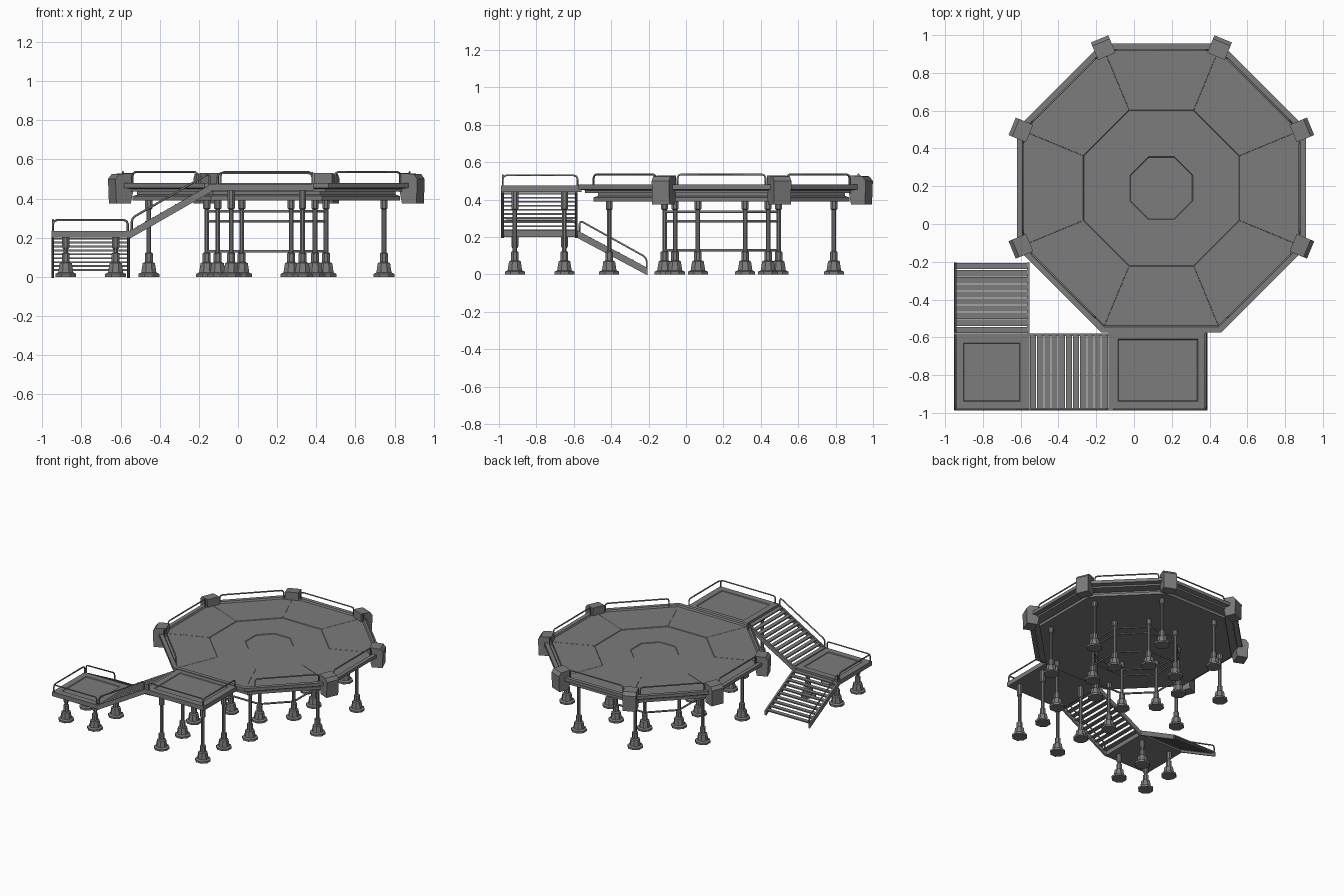
import bpy, bmesh
from math import sin, cos, pi, radians
from mathutils import Vector, Matrix

cube = bpy.data.objects.get("Cube")
if cube:
    bpy.data.objects.remove(cube, do_unlink=True)

grey = bpy.data.materials.new("steel grey")
grey.use_nodes = True
GREY = (0.2, 0.2, 0.2, 1)
grey.diffuse_color = GREY
grey.node_tree.nodes["Principled BSDF"].inputs["Base Color"].default_value = GREY

CENTRE = Vector((0.145, 0.19, 0))      # middle of the octagonal deck
R = 0.828                              # deck corner radius
APOTHEM = R * cos(pi / 8)
HIGH, LOW = 0.475, 0.235               # platform and landing heights


def finish(name, bm):
    bmesh.ops.recalc_face_normals(bm, faces=bm.faces)
    mesh = bpy.data.meshes.new(name)
    bm.to_mesh(mesh)
    bm.free()
    mesh.materials.append(grey)
    obj = bpy.data.objects.new(name, mesh)
    bpy.context.collection.objects.link(obj)
    return obj


def lathe(name, profile, at, sides=8):
    """Turn a (radius, z) profile into a faceted solid."""
    bm = bmesh.new()
    rings = []
    for r, z in profile:
        rings.append([bm.verts.new((at[0] + r * cos((k + .5) * 2 * pi / sides),
                                    at[1] + r * sin((k + .5) * 2 * pi / sides), z))
                      for k in range(sides)])
    for a, b in zip(rings, rings[1:]):
        for k in range(sides):
            n = (k + 1) % sides
            bm.faces.new((a[k], a[n], b[n], b[k]))
    bm.faces.new(rings[0])
    bm.faces.new(rings[-1])
    return finish(name, bm)


def prism(name, outline, depth):
    """Extrude a closed 3D outline along a vector."""
    bm = bmesh.new()
    face = bm.faces.new([bm.verts.new(p) for p in outline])
    new = bmesh.ops.extrude_face_region(bm, geom=[face])["geom"]
    bmesh.ops.translate(bm, vec=depth,
                        verts=[v for v in new if isinstance(v, bmesh.types.BMVert)])
    return finish(name, bm)


def tube(name, points, radius=0.0055):
    curve = bpy.data.curves.new(name, "CURVE")
    curve.dimensions = "3D"
    curve.bevel_depth = radius
    curve.bevel_resolution = 1
    curve.use_fill_caps = True
    spline = curve.splines.new("POLY")
    spline.points.add(len(points) - 1)
    for sp, p in zip(spline.points, points):
        sp.co = (*p, 1)
    curve.materials.append(grey)
    obj = bpy.data.objects.new(name, curve)
    bpy.context.collection.objects.link(obj)


def rail(name, a, b, height=0.065):
    """Handrail hoop with rounded upper corners."""
    a, b = Vector(a), Vector(b)
    up = Vector((0, 0, height))
    along = (b - a).normalized() * 0.02
    tube(name, [a, a + up * .7, a + up * .92 + along * .3, a + up + along,
                b + up - along, b + up * .92 - along * .3, b + up * .7, b])


def slab(name, x0, x1, y0, y1, top, thick=0.035):
    """Platform slab with a recessed panel on top."""
    bm = bmesh.new()
    size = Matrix.Diagonal((x1 - x0, y1 - y0, thick, 1))
    place = Matrix.Translation(((x0 + x1) / 2, (y0 + y1) / 2, top - thick / 2))
    bmesh.ops.create_cube(bm, size=1, matrix=place @ size)
    face = max(bm.faces, key=lambda f: f.calc_center_median().z)
    bmesh.ops.inset_region(bm, faces=[face], thickness=0.07, depth=0)
    bmesh.ops.inset_region(bm, faces=[face], thickness=0.006, depth=-0.005)
    finish(name, bm)


def leg(name, x, y, top):
    """Flared foot, sleeve, pole and upper collar."""
    profile = [(.058, 0), (.058, .015), (.042, .022), (.034, .07), (.022, .075),
               (.022, .12), (.013, .125)]
    if top > 0.3:
        profile += [(.013, .345), (.02, .35), (.02, top)]
    else:
        profile += [(.013, .14), (.02, .15), (.02, top)]
    lathe(name, profile, (x, y))


def stairs(name, top, bottom, across, count):
    """Flight of board treads between two stringers, running top to bottom."""
    top, bottom, across = Vector(top), Vector(bottom), Vector(across)
    run = bottom - top
    flat = Vector((run.x, run.y, 0))
    side = across.normalized()
    drop = Vector((0, 0, -0.04))
    for i, start in enumerate((top, top + across - side * .014)):
        prism(f"{name}_stringer_{i + 1}",
              [start, bottom + (start - top), bottom + (start - top) + drop, start + drop],
              side * .014)
    for i in range(count):
        p = top + run * ((i + .08) / count) + side * .012 + Vector((0, 0, -0.014))
        q = p + flat * (.87 / count)
        d = Vector((0, 0, -0.009))
        prism(f"{name}_tread_{i + 1}", [p, q, q + d, p + d], across - side * .024)


def spot(radius, angle, z=0):
    return CENTRE + Vector((radius * cos(angle), radius * sin(angle), z))


# Octagonal deck: layered skirt, raised rim and shallow concentric panels
lathe("deck", [(.74, .39), (.74, .412), (.715, .42), (.715, .435), (.79, .437),
               (.79, .45), (R, .455), (R, .48), (.795, .48), (.788, .468),
               (.448, .468), (.444, .464), (.18, .464), (.176, .46)], CENTRE)

for k in range(8):
    corner = (k + .5) * pi / 4
    # Thin radial seams on the deck
    tube(f"deck_seam_{k + 1}", [spot(.45, corner, .468), spot(.785, corner, .468)], .0015)
    # Outer and inner support legs
    for ring, radius in (("outer", .65), ("inner", .33)):
        p = spot(radius, corner)
        leg(f"{ring}_leg_{k + 1}", p.x, p.y, .4)
    # Bracing rings between the inner legs
    for z in (.13, .285, .335):
        tube(f"brace_{k + 1}", [spot(.33, corner, z), spot(.33, corner + pi / 4, z)], .007)
    # Corner blocks, except at the two entrance corners
    if k not in (5, 6):
        tangent = Vector((-sin(corner), cos(corner), 0))
        outline = [spot(r, corner, z) - tangent * .05 for r, z in
                   ((.755, .45), (.77, .375), (.85, .375), (.855, .50), (.835, .525), (.755, .53))]
        prism(f"corner_block_{k + 1}", outline, tangent * .1)
    # Handrails, except on the entrance side
    if k != 6:
        mid = k * pi / 4
        along = Vector((-sin(mid), cos(mid), 0)) * .235
        m = spot(APOTHEM - .033, mid, .47)
        rail(f"deck_rail_{k + 1}", m - along, m + along)

# Upper platform and lower landing
X0, X1, X2, X3 = -.953, -.553, -.135, .388
Y0, Y1, Y2 = -.988, -.58, -.205
slab("upper_platform", X2, X3, Y0, Y1 + .02, HIGH)
slab("lower_landing", X0, X1, Y0, Y1, LOW)
for i, (x, y) in enumerate((x, y) for x in (0, 1) for y in (-.915, -.65)):
    leg(f"platform_leg_{i + 1}", (-.035, .33)[x], y, HIGH - .02)
    leg(f"landing_leg_{i + 1}", (-.88, -.625)[x], y, LOW - .02)

# Two flights of stairs
stairs("upper_stairs", (X2, Y0, HIGH), (X1, Y0, LOW), (0, Y1 - Y0, 0), 11)
stairs("lower_stairs", (X0, Y1, LOW), (X0, Y2, .035), (X1 - X0, 0, 0), 10)

# Handrails of platform, landing and flights
e = .008
rail("platform_front_rail", (X2 + .03, Y0 + e, HIGH - .01), (X3 - e, Y0 + e, HIGH - .01))
rail("platform_side_rail", (X3 - e, Y0 + e, HIGH - .01), (X3 - e, Y1, HIGH - .01))
rail("landing_front_rail", (X0 + e, Y0 + e, LOW - .01), (X1 - .01, Y0 + e, LOW - .01))
rail("landing_side_rail", (X0 + e, Y0 + e, LOW - .01), (X0 + e, Y1 - .01, LOW - .01))
rail("upper_stairs_rail", (X2 - .01, Y0 + e, HIGH - .01), (X1 + .01, Y0 + e, LOW))
rail("lower_stairs_rail", (X0 + e, Y1 + .01, LOW - .01), (X0 + e, Y2 - .005, .025))
